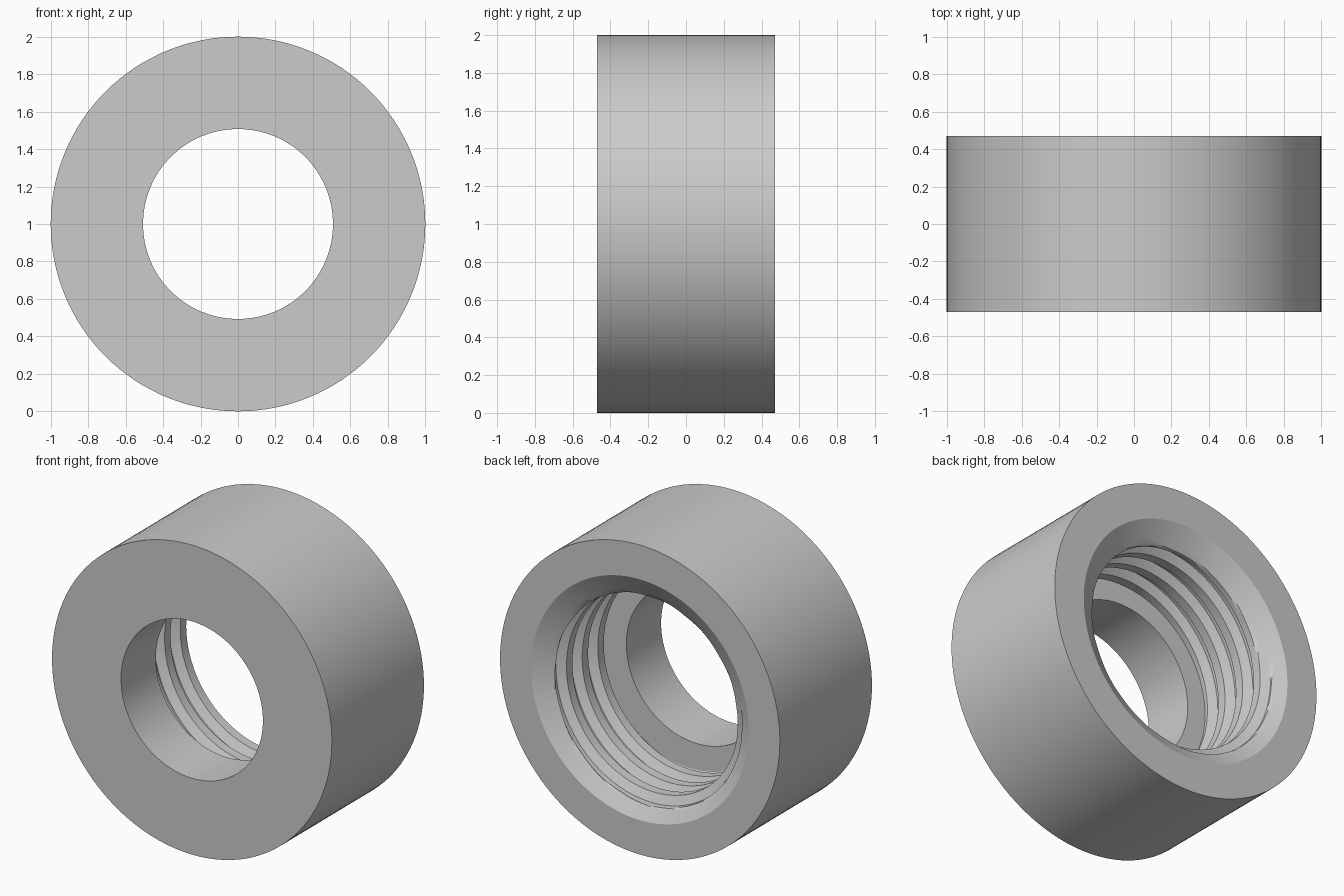
import bpy, bmesh, math

cube = bpy.data.objects.get("Cube")
if cube:
    bpy.data.objects.remove(cube, do_unlink=True)

# Main sizes
SEGMENTS = 128
OUTER, BORE = 1.0, 0.507
CREST, ROOT = 0.64, 0.695
OPENING, CHAMFER_SLOPE = 0.778, 1.73
FRONT, SHOULDER, BACK = -0.47, -0.115, 0.47
PITCH = 0.16
# Thread corners along one pitch: crest, flank, root, flank
CORNERS = [(0.0, CREST), (0.38, CREST), (0.56, ROOT), (0.82, ROOT), (1.0, CREST)]
STEPS = 5


def thread_radius(y, turn):
    """Radius of the threaded wall, opened out by the entry chamfer."""
    u = ((y - SHOULDER) / PITCH - turn) % 1.0
    radius = CREST
    for (u0, r0), (u1, r1) in zip(CORNERS, CORNERS[1:]):
        if u0 <= u <= u1:
            radius = r0 + (r1 - r0) * (u - u0) / (u1 - u0)
            break
    return max(radius, OPENING - CHAMFER_SLOPE * (BACK - y))


def section(turn):
    """Closed outline (radius, y) of the ring wall at one angle."""
    points = [(OUTER, FRONT), (BORE, FRONT), (BORE, SHOULDER)]
    turns = math.ceil((BACK - SHOULDER) / PITCH) + 1
    for k in range(-1, turns):
        for (u0, _), (u1, _) in zip(CORNERS, CORNERS[1:]):
            for s in range(STEPS):
                u = u0 + (u1 - u0) * s / STEPS
                y = SHOULDER + PITCH * (k + u + turn)
                y = min(max(y, SHOULDER), BACK)
                points.append((thread_radius(y, turn), y))
    return points + [(OPENING, BACK), (OUTER, BACK)]


# Sweep the section around the y axis, the thread climbing one pitch per turn
bm = bmesh.new()
columns = []
for i in range(SEGMENTS + 1):
    turn = i / SEGMENTS
    a = turn * math.tau
    columns.append([bm.verts.new((r * math.sin(a), y, OUTER + r * math.cos(a)))
                    for r, y in section(turn)])
for left, right in zip(columns, columns[1:]):
    for j in range(len(left)):
        k = (j + 1) % len(left)
        bm.faces.new((left[j], left[k], right[k], right[j]))
bmesh.ops.remove_doubles(bm, verts=bm.verts, dist=0.0004)
bmesh.ops.dissolve_degenerate(bm, edges=bm.edges, dist=0.0001)
bmesh.ops.recalc_face_normals(bm, faces=bm.faces)

mesh = bpy.data.meshes.new("threaded_collar")
bm.to_mesh(mesh)
bm.free()
collar = bpy.data.objects.new("threaded_collar", mesh)
bpy.context.collection.objects.link(collar)

# Plain grey metal
grey = bpy.data.materials.new("plain_grey")
grey.use_nodes = True
colour = (0.6, 0.6, 0.6, 1.0)
grey.diffuse_color = colour
grey.node_tree.nodes["Principled BSDF"].inputs["Base Color"].default_value = colour
mesh.materials.append(grey)

# Smooth round walls, sharp rims and thread edges
bpy.ops.object.select_all(action="DESELECT")
collar.select_set(True)
bpy.context.view_layer.objects.active = collar
bpy.ops.object.shade_smooth_by_angle(angle=math.radians(25))
